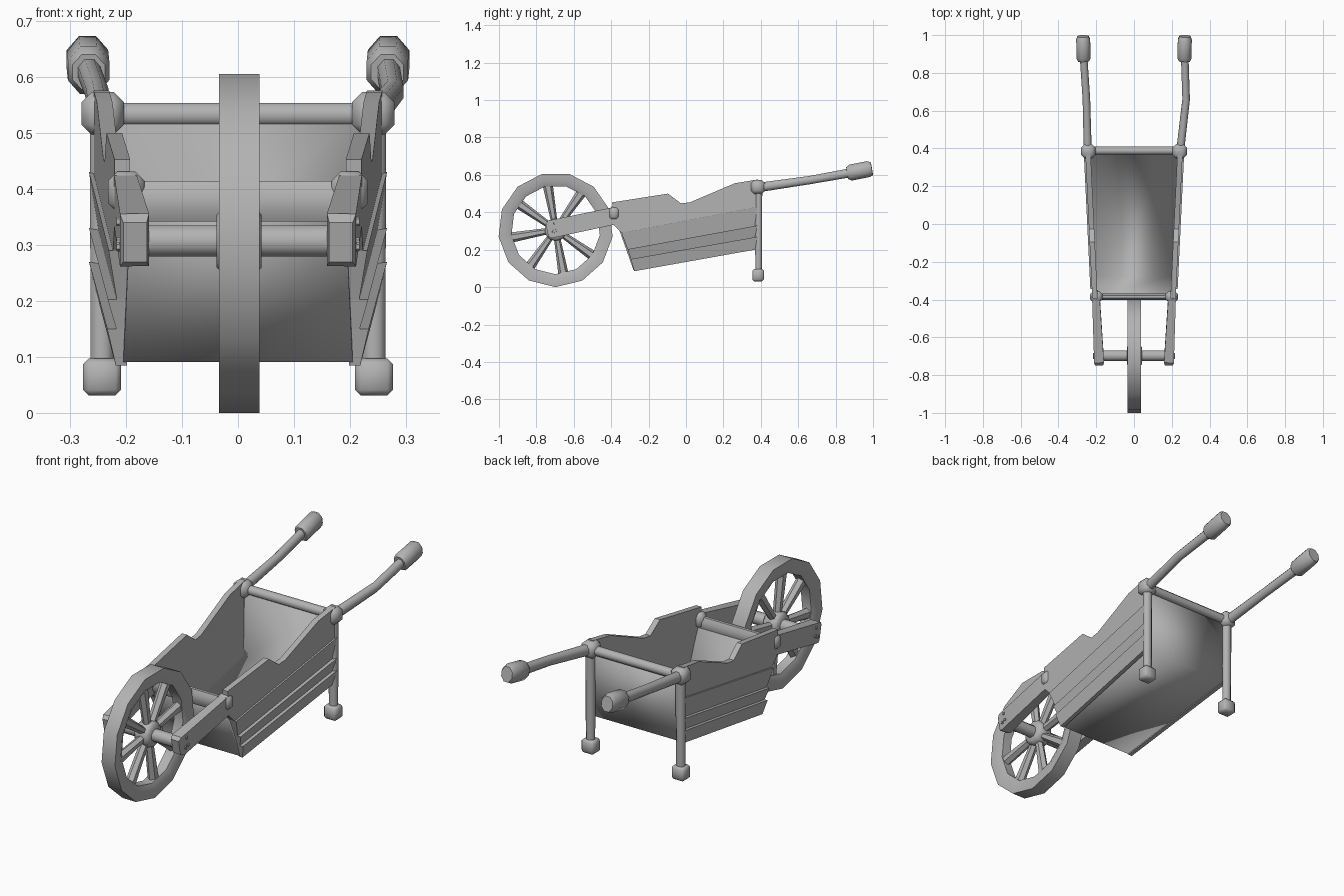
import bpy, bmesh, math
from mathutils import Vector

if "Cube" in bpy.data.objects:
    bpy.data.objects.remove(bpy.data.objects["Cube"])

grey = bpy.data.materials.new("plain grey")
grey.diffuse_color = (0.45, 0.45, 0.45, 1)
grey.use_nodes = True
grey.node_tree.nodes["Principled BSDF"].inputs["Base Color"].default_value = grey.diffuse_color


def finish(name, bm, angle=40):
    bmesh.ops.recalc_face_normals(bm, faces=bm.faces)
    me = bpy.data.meshes.new(name)
    bm.to_mesh(me)
    bm.free()
    me.materials.append(grey)
    me.shade_smooth()
    me.set_sharp_from_angle(angle=math.radians(angle))
    ob = bpy.data.objects.new(name, me)
    bpy.context.collection.objects.link(ob)
    return ob


def loft(name, sections, n=8, angle=50):
    """Sections: (point, half width, half height), joined with n sides."""
    bm = bmesh.new()
    d = (Vector(sections[-1][0]) - Vector(sections[0][0])).normalized()
    u = Vector((1, 0, 0)) if abs(d.x) < 0.8 else Vector((0, 1, 0))
    v = d.cross(u).normalized()
    u = v.cross(d)
    k = 1 / math.cos(math.pi / n)
    rings = []
    for p, a, b in sections:
        ang = [2 * math.pi * (i + 0.5) / n for i in range(n)]
        rings.append([bm.verts.new(Vector(p) + u * a * k * math.cos(t) + v * b * k * math.sin(t))
                      for t in ang])
    for r, q in zip(rings, rings[1:]):
        for i in range(n):
            j = (i + 1) % n
            bm.faces.new((r[i], r[j], q[j], q[i]))
    bm.faces.new(rings[0])
    bm.faces.new(rings[-1])
    return finish(name, bm, angle)


def block(name, centre, size, bevel=0.012):
    bm = bmesh.new()
    bmesh.ops.create_cube(bm, size=1)
    for vert in bm.verts:
        vert.co = Vector([c + q * s for c, q, s in zip(centre, vert.co, size)])
    bmesh.ops.bevel(bm, geom=bm.edges[:], offset=bevel, segments=1, affect='EDGES')
    return finish(name, bm, 50)


def wall_x(y):
    return 0.213 + (y + 0.39) * 0.048


def plank(name, side, top, bottom, out_top, out_bottom):
    """Side board: top and bottom edge points in (y, z)."""
    bm = bmesh.new()
    pts = [(p, out_top) for p in top] + [(p, out_bottom) for p in bottom]
    outer = [bm.verts.new((side * (wall_x(y) + o), y, z)) for (y, z), o in pts]
    inner = [bm.verts.new((side * (wall_x(y) - 0.02), y, z)) for (y, z), o in pts]
    bm.faces.new(outer)
    bm.faces.new(inner)
    for i in range(len(pts)):
        j = (i + 1) % len(pts)
        bm.faces.new((outer[i], outer[j], inner[j], inner[i]))
    return finish(name, bm, 30)


# Wheel: thirteen-sided rim
CY, CZ, N = -0.697, 0.307, 13
bm = bmesh.new()
profile = [(0.307, -0.036), (0.307, 0.036), (0.265, 0.036), (0.238, 0.024),
           (0.238, -0.024), (0.265, -0.036)]
rings = []
for i in range(N):
    t = -math.pi / 2 + 2 * math.pi * i / N
    rings.append([bm.verts.new((x + 0.002, CY + r * math.cos(t), CZ + r * math.sin(t)))
                  for r, x in profile])
for i in range(N):
    a, b = rings[i], rings[(i + 1) % N]
    for j in range(len(profile)):
        k = (j + 1) % len(profile)
        bm.faces.new((a[j], a[k], b[k], b[j]))
finish("wheel_rim", bm, 40)

# Spokes flaring towards the rim
for i in range(8):
    t = math.radians(10 + 45 * i)
    at = lambda r: (0.002, CY + r * math.cos(t), CZ + r * math.sin(t))
    loft(f"spoke_{i + 1}", [(at(0.03), 0.018, 0.014), (at(0.25), 0.02, 0.024)], 6)

# Hub and axle
loft("hub", [((-0.038, CY, CZ), 0.045, 0.045), ((-0.025, CY, CZ), 0.058, 0.058),
             ((0.029, CY, CZ), 0.058, 0.058), ((0.042, CY, CZ), 0.045, 0.045)], 10)
loft("axle", [((-0.19, CY, CZ), 0.028, 0.028), ((0.19, CY, CZ), 0.028, 0.028)], 8)

# Cross bars
loft("front_cross_bar", [((-0.19, -0.385, 0.378), 0.018, 0.036),
                         ((0.19, -0.385, 0.378), 0.018, 0.036)], 8)
loft("rear_cross_bar", [((-0.24, 0.388, 0.533), 0.021, 0.021),
                        ((0.24, 0.388, 0.533), 0.021, 0.021)], 8)

# Tray: front, floor and back as one sheet
bm = bmesh.new()
rows = [(0.19, -0.385, 0.40), (0.205, -0.278, 0.095), (0.235, 0.375, 0.21), (0.235, 0.38, 0.54)]
verts = [(bm.verts.new((-x, y, z)), bm.verts.new((x, y, z))) for x, y, z in rows]
for (a, b), (c, d) in zip(verts, verts[1:]):
    bm.faces.new((a, b, d, c))
tray = finish("tray", bm, 180)
mod = tray.modifiers.new("thickness", 'SOLIDIFY')
mod.thickness = 0.01
mod.offset = 0

for s, side in ((-1, "left"), (1, "right")):
    # Side boards, each leaning inwards to its lower edge
    plank(side + "_top_board", s,
          [(-0.395, 0.453), (-0.096, 0.50), (-0.027, 0.448), (0.02, 0.453), (0.26, 0.555), (0.385, 0.576)],
          [(0.385, 0.43), (-0.345, 0.29), (-0.385, 0.33)], 0.008, 0.008)
    edges = [((-0.345, 0.29), (0.385, 0.43)), ((-0.312, 0.203), (0.385, 0.33)),
             ((-0.295, 0.15), (0.385, 0.27)), ((-0.277, 0.085), (0.385, 0.203))]
    for i, (up, low) in enumerate(zip(edges, edges[1:])):
        plank(f"{side}_board_{i + 2}", s, up, low[::-1], 0.016, 0.0)

    # Front arm holding the axle, with bolts
    loft(side + "_front_arm", [((s * 0.184, -0.742, 0.305), 0.021, 0.036),
                               ((s * 0.185, -0.725, 0.309), 0.026, 0.048),
                               ((s * 0.202, -0.375, 0.383), 0.02, 0.046)], 4, 30)
    for i, (y, z) in enumerate(((-0.70, 0.342), (-0.69, 0.305), (-0.708, 0.297))):
        loft(f"{side}_bolt_{i + 1}", [((s * 0.20, y, z), 0.008, 0.008),
                                      ((s * 0.217, y, z), 0.007, 0.007)], 6)

    # Joints
    block(side + "_front_joint", (s * 0.2, -0.385, 0.395), (0.065, 0.058, 0.072), 0.016)
    block(side + "_rear_joint", (s * 0.242, 0.385, 0.535), (0.076, 0.076, 0.076), 0.018)

    # Rear leg and foot
    loft(side + "_rear_leg", [((s * 0.243, 0.388, 0.05), 0.02, 0.017),
                              ((s * 0.243, 0.388, 0.54), 0.022, 0.02)], 8)
    block(side + "_foot", (s * 0.243, 0.386, 0.064), (0.068, 0.062, 0.066), 0.01)

    # Handle (the right one bows outwards) and grip
    mid = 0.276 if s > 0 else -0.252
    loft(side + "_handle", [((s * 0.245, 0.39, 0.533), 0.021, 0.025),
                            ((mid, 0.66, 0.572), 0.02, 0.022),
                            ((s * 0.268, 0.90, 0.615), 0.02, 0.024)], 8)
    loft(side + "_grip", [((s * 0.267, 0.862, 0.609), 0.029, 0.032),
                          ((s * 0.267, 0.88, 0.612), 0.037, 0.043),
                          ((s * 0.269, 0.975, 0.631), 0.037, 0.043),
                          ((s * 0.27, 0.994, 0.633), 0.029, 0.035)], 8)
